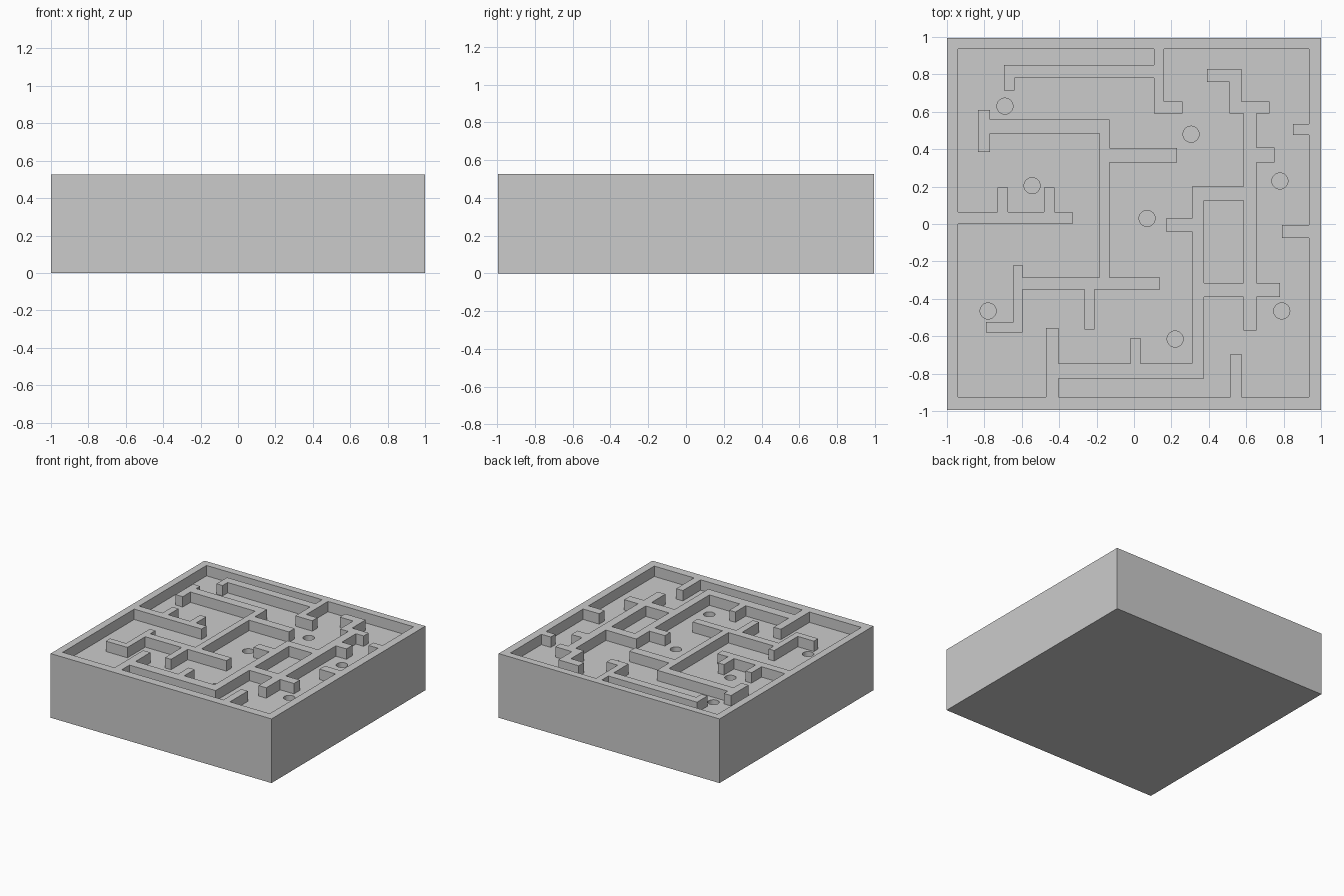
import bpy, bmesh
from mathutils import Matrix, Vector

if "Cube" in bpy.data.objects:
    bpy.data.objects.remove(bpy.data.objects["Cube"])

HX, HY = 1.0, 0.995
SEAM, FLOOR, TOP = 0.40, 0.44, 0.525
IX0, IX1, IY0, IY1 = -0.94, 0.935, -0.925, 0.935


def finish(bm, name):
    bmesh.ops.recalc_face_normals(bm, faces=bm.faces)
    me = bpy.data.meshes.new(name)
    bm.to_mesh(me)
    bm.free()
    ob = bpy.data.objects.new(name, me)
    bpy.context.collection.objects.link(ob)
    return ob


def slab(name, z0, z1):
    bm = bmesh.new()
    bmesh.ops.create_cube(bm, size=1, matrix=Matrix.Translation((0, 0, (z0 + z1) / 2))
                          @ Matrix.Diagonal((2 * HX, 2 * HY, z1 - z0, 1)))
    return finish(bm, name)


# box body and playing board
slab("box_body", 0, SEAM)
board = slab("maze_board", SEAM, FLOOR)

# ball holes cut through the board
bm = bmesh.new()
for x, y in [(-.69, .63), (.305, .48), (-.545, .205), (.07, .03),
             (.78, .23), (-.78, -.465), (.79, -.465), (.22, -.615)]:
    bmesh.ops.create_cone(bm, cap_ends=True, segments=32, radius1=.043, radius2=.043,
                          depth=.2, matrix=Matrix.Translation((x, y, .42)))
cutter = finish(bm, "hole_cutter")
cutter.hide_render = True
cutter.hide_set(True)
mod = board.modifiers.new("holes", 'BOOLEAN')
mod.object = cutter
mod.operation = 'DIFFERENCE'
mod.solver = 'EXACT'

# rim and maze wall strips: x0, x1, y0, y1
rim = [(-HX, IX0, -HY, HY), (IX1, HX, -HY, HY), (-HX, HX, -HY, IY0), (-HX, HX, IY1, HY)]
top_left = [(.107, .16, .59, IY1), (-.695, .107, .78, .85),
            (-.695, -.64, .715, .85), (.107, .26, .59, .655)]
middle = [(-.835, -.77, .385, .61), (-.77, -.13, .485, .56), (-.185, -.13, -.35, .56),
          (-.13, .23, .33, .405), (-.595, .14, -.35, -.285), (-.645, -.595, -.58, -.22),
          (-.79, -.595, -.58, -.525), (-.265, -.21, -.565, -.35)]
left = [(IX0, -.33, 0, .065), (-.73, -.675, .065, .195), (-.48, -.425, .065, .195)]
bottom = [(-.47, -.405, IY0, -.555), (-.405, .375, -.825, -.745),
          (-.02, .035, -.745, -.61), (.515, .575, IY0, -.695)]
right = [(.31, .375, -.825, .2), (.17, .31, -.04, .03), (.31, .585, .125, .2),
         (.585, .655, -.57, .655), (.39, .57, .76, .83), (.51, .575, .59, .83),
         (.57, .725, .59, .655), (.655, .75, .33, .41), (.375, .78, -.39, -.315),
         (.85, IX1, .475, .535), (.79, IX1, -.075, -.005)]
strips = rim + top_left + middle + left + bottom + right

# merge the strips on a shared grid, then raise them as one wall piece
xs = sorted({v for s in strips for v in s[:2]})
ys = sorted({v for s in strips for v in s[2:]})
bm = bmesh.new()
verts = {}


def corner(i, j):
    if (i, j) not in verts:
        verts[i, j] = bm.verts.new((xs[i], ys[j], FLOOR))
    return verts[i, j]


for i in range(len(xs) - 1):
    for j in range(len(ys) - 1):
        cx, cy = (xs[i] + xs[i + 1]) / 2, (ys[j] + ys[j + 1]) / 2
        if any(a < cx < b and c < cy < d for a, b, c, d in strips):
            bm.faces.new([corner(i, j), corner(i + 1, j), corner(i + 1, j + 1), corner(i, j + 1)])
res = bmesh.ops.extrude_face_region(bm, geom=bm.faces[:])
bmesh.ops.translate(bm, vec=Vector((0, 0, TOP - FLOOR)),
                    verts=[g for g in res["geom"] if isinstance(g, bmesh.types.BMVert)])
finish(bm, "rim_and_maze_walls")
